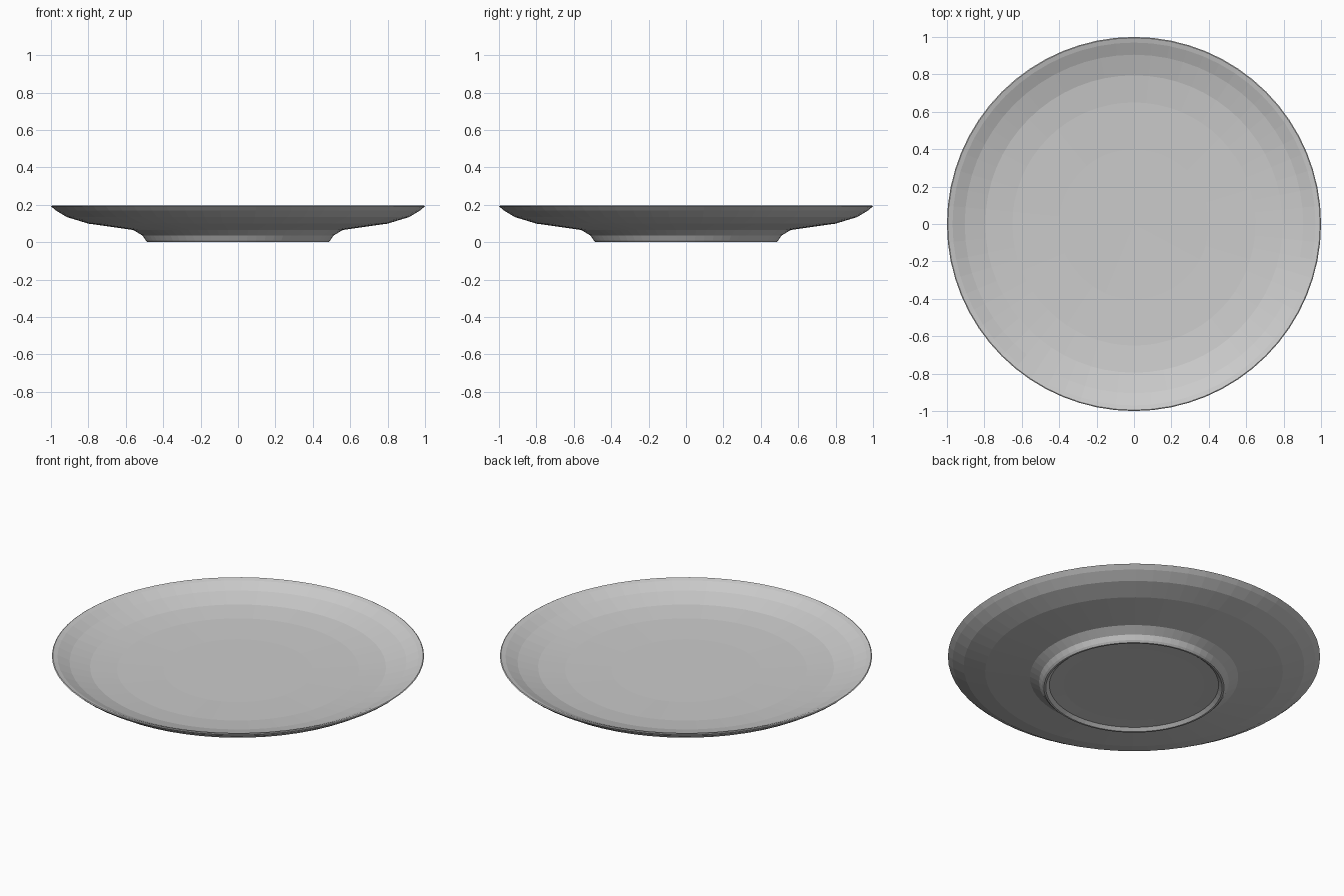
import bpy, bmesh, math

cube = bpy.data.objects.get("Cube")
if cube:
    bpy.data.objects.remove(cube, do_unlink=True)

# Plain grey glaze
glaze = bpy.data.materials.new("grey_glaze")
glaze.use_nodes = True
colour = (0.6, 0.6, 0.6, 1)
glaze.diffuse_color = colour
glaze.node_tree.nodes["Principled BSDF"].inputs["Base Color"].default_value = colour

# Cross-section as (radius, height), from the centre of the underside to the centre of the top
underside = [(0, 0.02), (0.38, 0.019), (0.455, 0.016), (0.474, 0)]
foot = [(0.484, 0), (0.494, 0.01), (0.51, 0.035), (0.56, 0.065)]
outer = [(0.80, 0.099), (0.915, 0.134), (0.975, 0.17), (1, 0.192)]
rim = [(0.995, 0.195), (0.97, 0.188)]
well = [(0.905, 0.158), (0.795, 0.127), (0.65, 0.112), (0.4, 0.105), (0, 0.104)]

# Plate: spin the cross-section round the z axis
bm = bmesh.new()
verts = [bm.verts.new((r, 0, z)) for r, z in underside + foot + outer + rim + well]
edges = [bm.edges.new(pair) for pair in zip(verts, verts[1:])]
bmesh.ops.spin(bm, geom=verts + edges, cent=(0, 0, 0), axis=(0, 0, 1),
               angle=math.tau, steps=64, use_merge=True)
bmesh.ops.remove_doubles(bm, verts=bm.verts, dist=0.0005)
bmesh.ops.recalc_face_normals(bm, faces=bm.faces)

mesh = bpy.data.meshes.new("plate")
bm.to_mesh(mesh)
bm.free()
mesh.materials.append(glaze)
plate = bpy.data.objects.new("plate", mesh)
bpy.context.collection.objects.link(plate)
